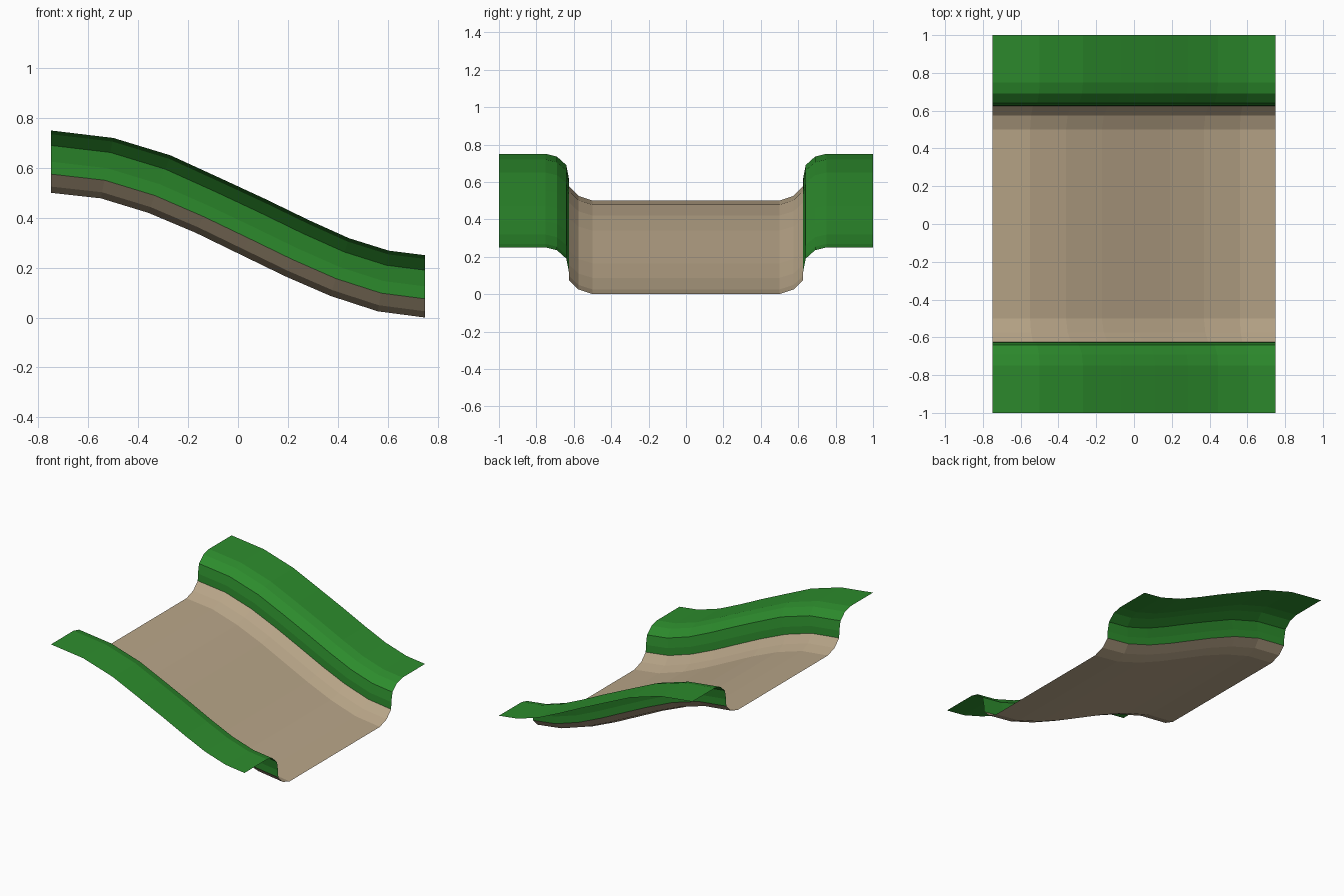
import bpy

if "Cube" in bpy.data.objects:
    bpy.data.objects.remove(bpy.data.objects["Cube"])

# Sloping path of the bed floor and of the bank top: (x, z)
FLOOR = [(-.75, .50), (-.55, .478), (-.36, .42), (-.17, .34), (.015, .25),
         (.19, .165), (.37, .087), (.56, .025), (.75, 0)]
TOP = [(-.75, .75), (-.5, .72), (-.27, .65), (-.065, .556), (.11, .475),
       (.285, .39), (.445, .318), (.605, .268), (.75, .25)]
HEIGHT = .25

# Cross-sections: (y, height above the floor)
BED_SIDE = [(.5, 0), (.575, .025), (.625, .075)]
BANK = [(.625, .075), (.627, .125), (.64, .19), (.69, .235), (.75, .25), (1, .25)]


def material(name, color):
    mat = bpy.data.materials.new(name)
    mat.diffuse_color = (*color, 1)
    mat.use_nodes = True
    mat.node_tree.nodes["Principled BSDF"].inputs["Base Color"].default_value = mat.diffuse_color
    return mat


def sweep(name, profile, mat):
    """Sweep a profile down the slope, blending between the two paths."""
    verts, faces, n = [], [], len(profile)
    for (fx, fz), (tx, tz) in zip(FLOOR, TOP):
        for y, h in profile:
            t = h / HEIGHT
            verts.append((fx + (tx - fx) * t, y, fz + (tz - fz) * t))
    for i in range(len(FLOOR) - 1):
        for j in range(n - 1):
            a = i * n + j
            faces.append((a, a + n, a + n + 1, a + 1))
    mesh = bpy.data.meshes.new(name)
    mesh.from_pydata(verts, [], faces)
    mesh.materials.append(mat)
    obj = bpy.data.objects.new(name, mesh)
    bpy.context.collection.objects.link(obj)
    return obj


earth = material("earth", (.479, .376, .246))
grass = material("grass", (.026, .262, .026))

# Channel bed with curved-up edges
bed = [(-y, h) for y, h in reversed(BED_SIDE)] + BED_SIDE
sweep("channel_bed", bed, earth)

# Grass banks, mirrored to both sides
banks = sweep("grass_banks", BANK, grass)
mirror = banks.modifiers.new("mirror", 'MIRROR')
mirror.use_axis = (False, True, False)
mirror.use_mirror_merge = False
